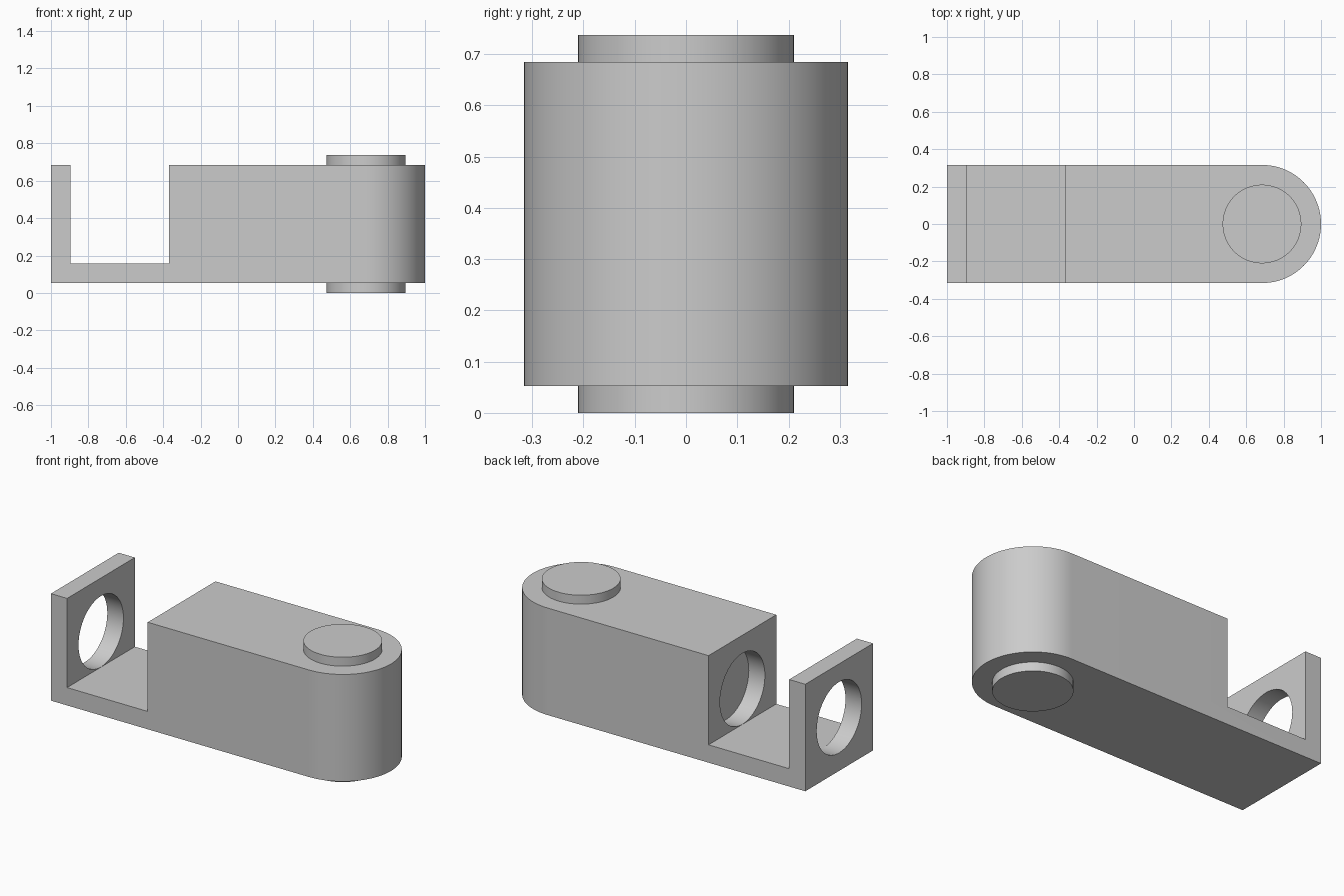
import bpy, bmesh, math
from mathutils import Matrix

cube = bpy.data.objects.get("Cube")
if cube:
    bpy.data.objects.remove(cube, do_unlink=True)

U = 2 / 19                    # design module
HALF = 3 * U                  # half the body width
BOTTOM, TOP = U / 2, 6.5 * U
MID = (BOTTOM + TOP) / 2
PIVOT = 1 - HALF              # x of the rounded end's axis
RADIUS = 2 * U                # bosses and bores

grey = bpy.data.materials.new("light grey")
grey.use_nodes = True
grey.diffuse_color = (0.6, 0.6, 0.6, 1)
grey.node_tree.nodes["Principled BSDF"].inputs["Base Color"].default_value = (0.6, 0.6, 0.6, 1)


def add_object(name, bm):
    bmesh.ops.recalc_face_normals(bm, faces=bm.faces)
    mesh = bpy.data.meshes.new(name)
    bm.to_mesh(mesh)
    bm.free()
    mesh.materials.append(grey)
    obj = bpy.data.objects.new(name, mesh)
    bpy.context.collection.objects.link(obj)
    return obj


def prism(name, outline, height, matrix):
    """Extrude a flat outline along z, then place it."""
    bm = bmesh.new()
    face = bm.faces.new([bm.verts.new((x, y, 0)) for x, y in outline])
    out = bmesh.ops.extrude_face_region(bm, geom=[face])
    top = [v for v in out["geom"] if isinstance(v, bmesh.types.BMVert)]
    bmesh.ops.translate(bm, verts=top, vec=(0, 0, height))
    bm.transform(matrix)
    return add_object(name, bm)


def arc(radius, start, end, steps):
    angles = [start + (end - start) * i / steps for i in range(steps + 1)]
    return [(radius * math.cos(a), radius * math.sin(a)) for a in angles]


def smooth(obj):
    bpy.ops.object.select_all(action="DESELECT")
    obj.select_set(True)
    bpy.context.view_layer.objects.active = obj
    bpy.ops.object.shade_smooth_by_angle(angle=math.radians(30))


def cut(obj, cutter):
    mod = obj.modifiers.new(cutter.name, "BOOLEAN")
    mod.operation = "DIFFERENCE"
    mod.solver = "EXACT"
    mod.object = cutter
    bpy.context.view_layer.objects.active = obj
    bpy.ops.object.modifier_apply(modifier=mod.name)
    bpy.data.objects.remove(cutter, do_unlink=True)


circle = arc(RADIUS, 0, math.tau, 64)[:-1]

# Body: straight bar with one rounded end
outline = [(-1 - PIVOT, HALF), (-1 - PIVOT, -HALF)] + arc(HALF, -math.pi / 2, math.pi / 2, 48)
body = prism("body", outline, TOP - BOTTOM, Matrix.Translation((PIVOT, 0, BOTTOM)))

# Slot that leaves the thin end plate and the floor
slot_outline = [(-1 + U, -1), (-1 + 6 * U, -1), (-1 + 6 * U, 1), (-1 + U, 1)]
cut(body, prism("slot_cutter", slot_outline, 1, Matrix.Translation((0, 0, BOTTOM + U))))

# Bore through the end plate and shallow socket in the block, just above the floor
bore = [(x * 0.995, y * 0.995) for x, y in circle]
place = Matrix.Translation((-1 - U, 0, MID)) @ Matrix.Rotation(math.pi / 2, 4, "Y")
cut(body, prism("bore_cutter", bore, 8 * U, place))
smooth(body)

# Pivot bosses above and below the rounded end
for name, z in (("top_boss", TOP), ("bottom_boss", 0)):
    smooth(prism(name, circle, U / 2, Matrix.Translation((PIVOT, 0, z))))
